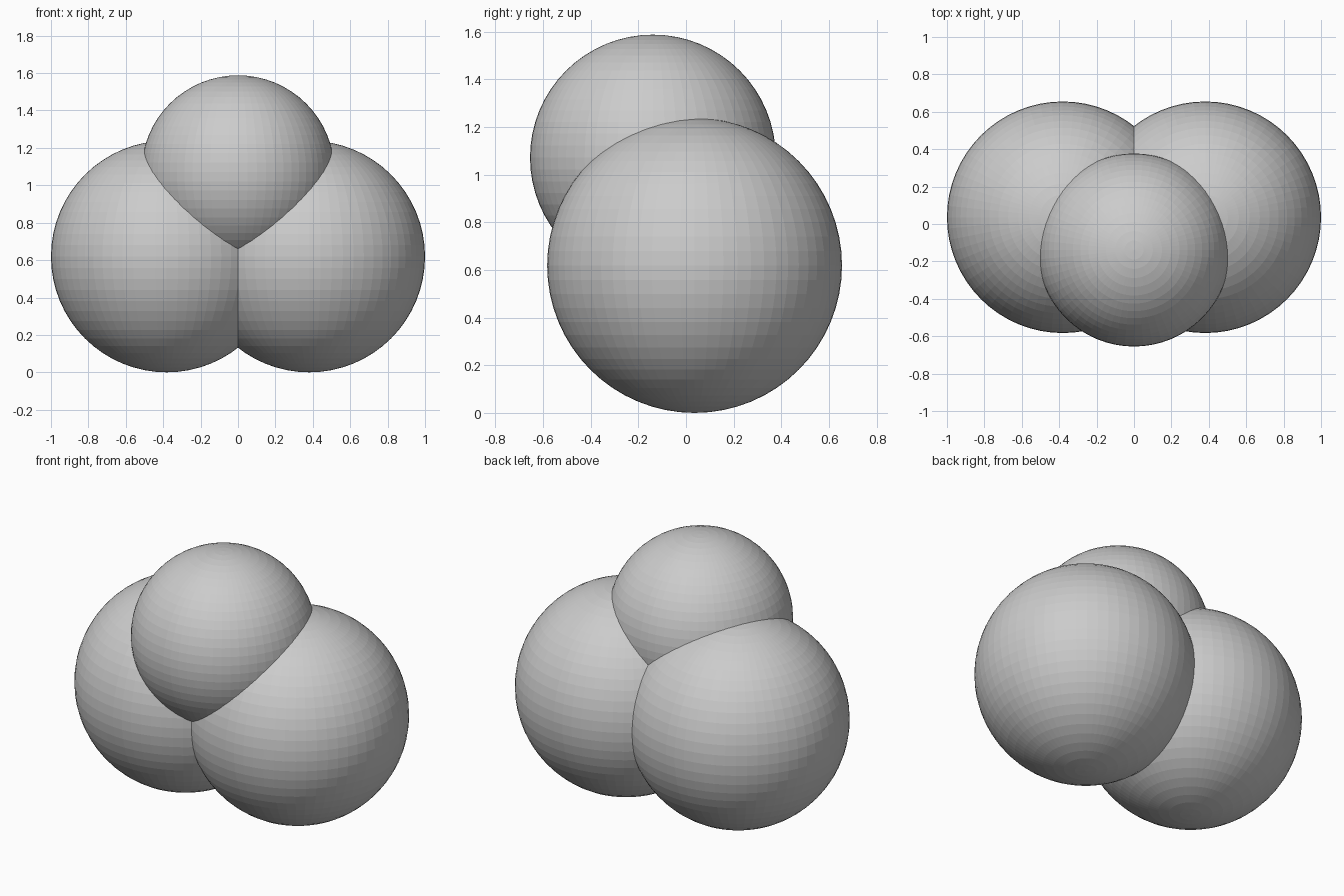
import bpy

if "Cube" in bpy.data.objects:
    bpy.data.objects.remove(bpy.data.objects["Cube"])

grey = bpy.data.materials.new("plain grey")
grey.diffuse_color = (0.6, 0.6, 0.6, 1)
grey.use_nodes = True
grey.node_tree.nodes["Principled BSDF"].inputs["Base Color"].default_value = grey.diffuse_color


def ball(name, radius, centre):
    bpy.ops.mesh.primitive_uv_sphere_add(segments=64, ring_count=32,
                                         radius=radius, location=centre)
    ob = bpy.context.object
    ob.name = name
    ob.data.materials.append(grey)
    return ob


# two large lower balls, mirrored left and right
body = ball("ball_cluster", 0.619, (-0.381, 0.036, 0.619))
right = ball("right_ball", 0.619, (0.381, 0.036, 0.619))
# smaller ball resting on top, towards the front
top = ball("top_ball", 0.516, (0, -0.139, 1.072))

# weld the balls into one solid
for part in (right, top):
    bpy.context.view_layer.objects.active = body
    mod = body.modifiers.new("union", 'BOOLEAN')
    mod.operation = 'UNION'
    mod.solver = 'EXACT'
    mod.object = part
    bpy.ops.object.modifier_apply(modifier=mod.name)
    bpy.data.objects.remove(part)
